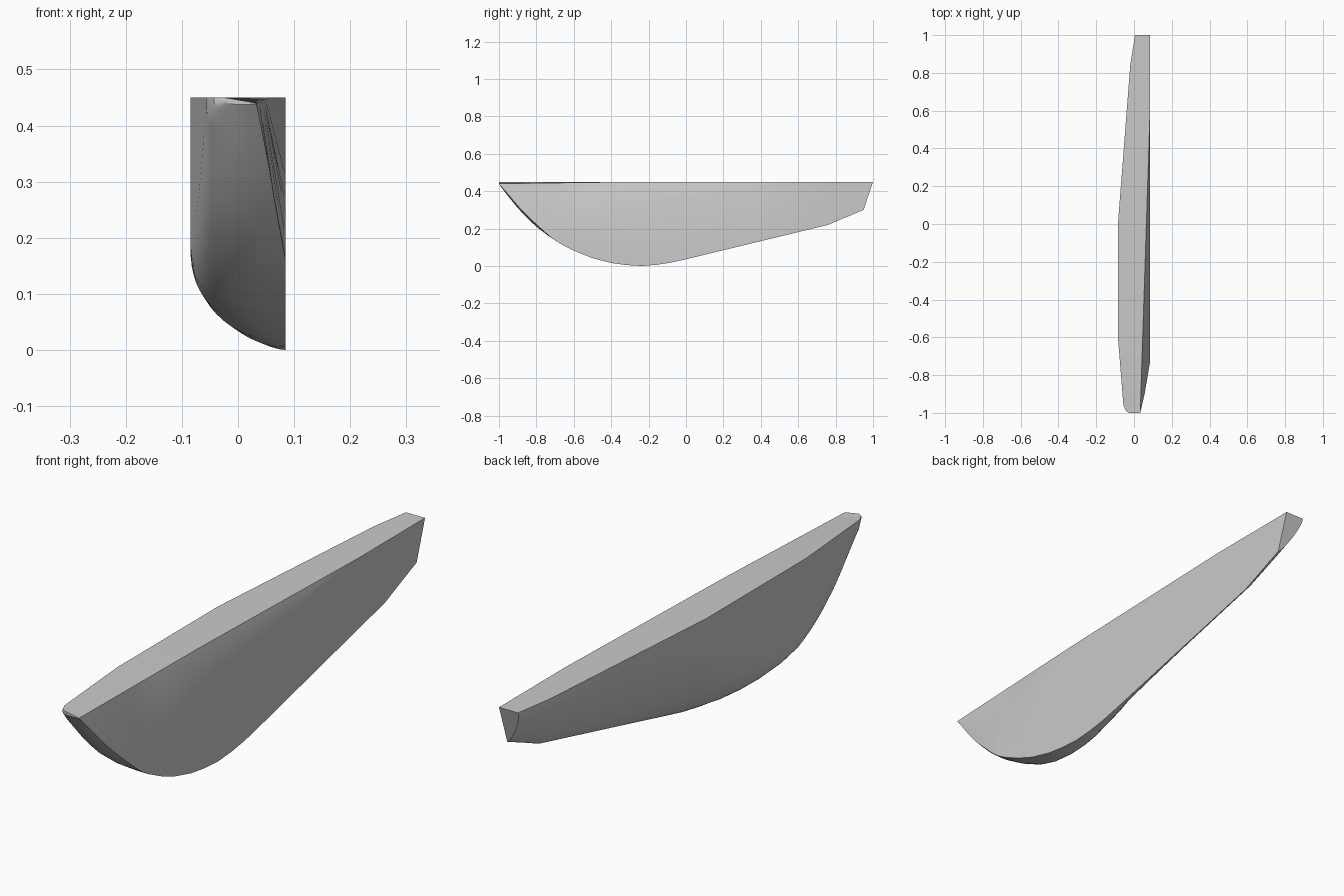
import bpy, bmesh, math

cube = bpy.data.objects.get("Cube")
if cube:
    bpy.data.objects.remove(cube)

TOP = 0.45
SIDE = 0.085
ARC = 16

# Outlines as (y, value) points
keel = [(-1, .437), (-.95, .37), (-.9, .308), (-.85, .255), (-.8, .208), (-.73, .155), (-.66, .112),
        (-.58, .073), (-.5, .042), (-.4, .016), (-.32, .005), (-.24, 0), (-.16, .006),
        (-.08, .018), (0, .036), (.76, .22), (.84, .254), (1, .30)]
outer = [(-1, -.025), (-.99, -.043), (-.96, -.056), (-.6, -SIDE), (0, -SIDE), (.84, -.02), (1, .005)]
keel_x = [(-1, .033), (-.9, .056), (-.73, SIDE), (1, SIDE)]
inner_top = [(-1, .033), (.6, SIDE), (1, SIDE)]
inner_top_z = [(-1, .44), (-.3, TOP), (1, TOP)]
crease = [(-1, .45), (-.73, .155), (-.5, .31), (.6, TOP), (1, TOP)]

# Bilge shape: boxy at the bow, V-shaped at the stern
squareness = [(-1, 3.5), (-.7, 3.3), (-.57, 2.9), (-.4, 2.2), (-.2, 1.6), (0, 1.35), (1, 1.25)]
bilge = [(-1, .1), (-.57, .13), (-.4, .18), (0, .3), (1, .3)]


def sample(points, y):
    for (a, u), (b, v) in zip(points, points[1:]):
        if y <= b:
            return u + (v - u) * (y - a) / (b - a)
    return points[-1][1]


def section(y):
    """Closed outline of the hull at y: curved outside, flat inside."""
    zb, xo, xb = sample(keel, y), sample(outer, y), sample(keel_x, y)
    height = TOP - zb
    radius = min(sample(bilge, y), height * .92)
    power = 2 / sample(squareness, y)
    # the bow bottom bulges a little below its inner edge
    bulge = .015 * max(0, min(1, (-.7 - y) / .1)) * min(1, height / .1)
    pts = [(xo, TOP)]
    for i in range(ARC + 1):
        a = math.pi / 2 * i / ARC
        u = abs(math.cos(a)) ** power
        z = zb + radius * (1 - math.sin(a) ** power) + bulge * max(0, 1 - 2 * u) ** 2
        pts.append((xb + (xo - xb) * u, z))
    # inner wall: bend line, then the leaning top edge
    low, top = pts[-1][1], sample(inner_top_z, y)
    bend = low + height * .02
    if y > -.73:
        bend = max(bend, sample(crease, y))
    pts.append((xb, min(bend, top - .002)))
    pts.append((sample(inner_top, y), top))
    # the stern slopes forward going down
    slope = max(0, (y - .9) / .1) / 3
    return [(x, y - slope * (TOP - z), z) for x, z in pts]


outlines = (keel, outer, keel_x, inner_top, crease, squareness)
stations = sorted({y for line in outlines for y, _ in line} | {.2, .4})
bm = bmesh.new()
rings = [[bm.verts.new(p) for p in section(y)] for y in stations]
for r, s in zip(rings, rings[1:]):
    for i in range(len(r)):
        j = (i + 1) % len(r)
        bm.faces.new((r[i], r[j], s[j], s[i]))
bm.faces.new(rings[0])
bm.faces.new(rings[-1])
bmesh.ops.remove_doubles(bm, verts=bm.verts, dist=.0005)
bmesh.ops.recalc_face_normals(bm, faces=bm.faces)

mesh = bpy.data.meshes.new("hull")
bm.to_mesh(mesh)
bm.free()
hull = bpy.data.objects.new("hull", mesh)
bpy.context.collection.objects.link(hull)

# Plain grey
grey = bpy.data.materials.new("plain_grey")
grey.use_nodes = True
colour = (.59, .59, .59, 1)
grey.diffuse_color = colour
grey.node_tree.nodes["Principled BSDF"].inputs["Base Color"].default_value = colour
mesh.materials.append(grey)

bpy.ops.object.select_all(action="DESELECT")
hull.select_set(True)
bpy.context.view_layer.objects.active = hull
bpy.ops.object.shade_smooth_by_angle(angle=math.radians(30))
